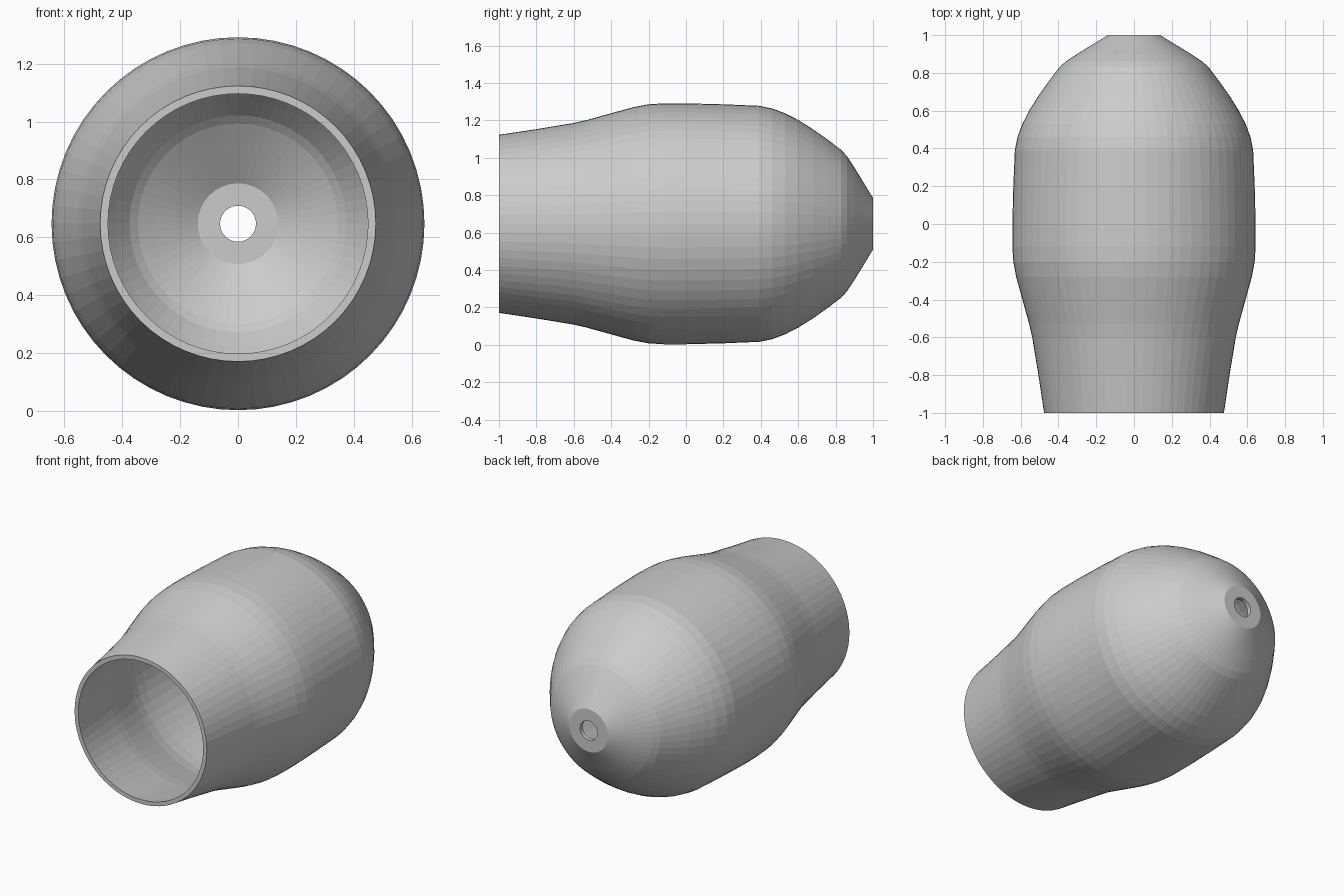
import bpy, bmesh, math
from mathutils import Vector

if "Cube" in bpy.data.objects:
    bpy.data.objects.remove(bpy.data.objects["Cube"])

SEGMENTS = 64
AXIS_Z = 0.647
WALL = 0.027
HOLE = 0.062

# outer profile: (y, radius), open front to pierced nose
outer = [(-1, .476), (-.8, .506), (-.6, .539), (-.53, .555), (-.44, .58),
         (-.36, .602), (-.28, .624), (-.2, .639), (-.12, .644), (0, .644),
         (.2, .639), (.39, .631), (.46, .617), (.53, .591), (.6, .555),
         (.68, .505), (.76, .448), (.83, .395), (.86, .362), (.9, .302), (1, .138)]

# inner profile: outer one moved inwards by the wall thickness
pts = [Vector(p) for p in outer]
inner = []
for i, p in enumerate(pts):
    t = (pts[min(i + 1, len(pts) - 1)] - pts[max(i - 1, 0)]).normalized()
    inner.append(p + Vector((t.y, -t.x)) * WALL)
inner[0] = Vector((-1, outer[0][1] - WALL))
inner[-1] = Vector((1 - WALL, .139))

# closed section: outside, nose ring and hole, back along the inside
section = pts + [Vector((1, HOLE)), Vector((1 - WALL, HOLE))] + inner[::-1]

# revolve the section around the y axis
bm = bmesh.new()
rings = []
for k in range(SEGMENTS):
    a = 2 * math.pi * k / SEGMENTS
    rings.append([bm.verts.new((r * math.cos(a), y, AXIS_Z + r * math.sin(a)))
                  for y, r in section])
n = len(section)
for k in range(SEGMENTS):
    a, b = rings[k], rings[(k + 1) % SEGMENTS]
    for j in range(n):
        m = (j + 1) % n
        bm.faces.new((a[j], a[m], b[m], b[j]))
bmesh.ops.recalc_face_normals(bm, faces=bm.faces)

mesh = bpy.data.meshes.new("hollow_shell")
bm.to_mesh(mesh)
bm.free()
shell = bpy.data.objects.new("hollow_shell", mesh)
bpy.context.collection.objects.link(shell)
